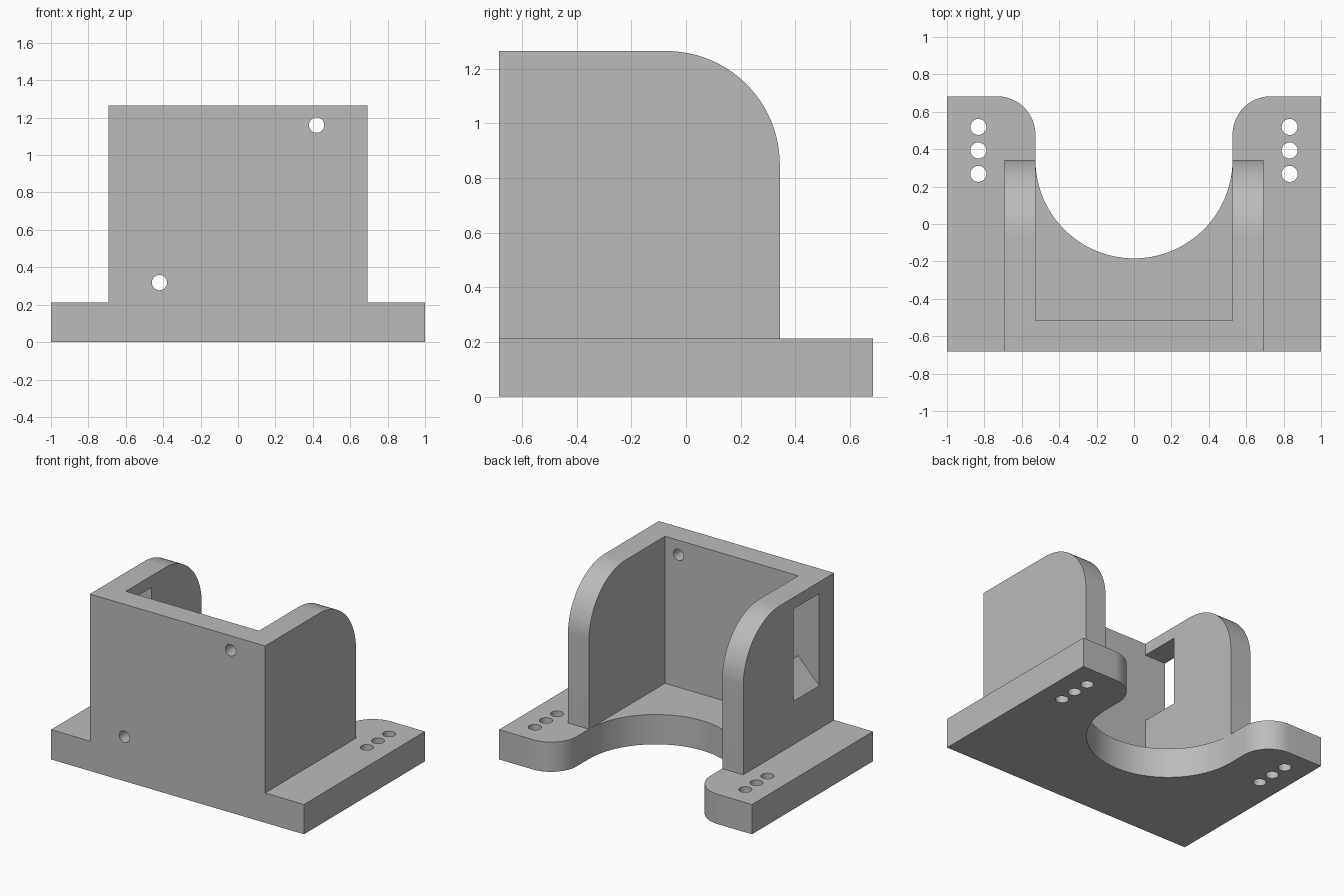
import bpy
import bmesh
from math import cos, sin, radians
from mathutils import Vector

cube = bpy.data.objects.get("Cube")
if cube:
    bpy.data.objects.remove(cube, do_unlink=True)

grey = bpy.data.materials.new("plain grey")
grey.use_nodes = True
grey.diffuse_color = (0.5, 0.5, 0.5, 1)
grey.node_tree.nodes["Principled BSDF"].inputs["Base Color"].default_value = (0.5, 0.5, 0.5, 1)

# Main sizes
PLATE_H, TOP = 0.213, 1.264
FRONT, BACK, WALL_BACK = -0.683, 0.683, 0.343
INNER, OUTER = 0.527, 0.693
WALL_INNER = -0.515


def arc(cx, cy, r, start, end, steps):
    angles = [radians(start + (end - start) * i / steps) for i in range(steps + 1)]
    return [(cx + r * cos(a), cy + r * sin(a)) for a in angles]


def prism(name, outline, axis, low, high):
    """Extrude a 2D outline along x, y or z."""
    place = {"x": lambda u, v: (low, u, v),
             "y": lambda u, v: (u, low, v),
             "z": lambda u, v: (u, v, low)}[axis]
    step = Vector([(high - low) * (axis == a) for a in "xyz"])
    bm = bmesh.new()
    face = bm.faces.new([bm.verts.new(place(u, v)) for u, v in outline])
    new = bmesh.ops.extrude_face_region(bm, geom=[face])["geom"]
    bmesh.ops.translate(bm, vec=step, verts=[g for g in new if isinstance(g, bmesh.types.BMVert)])
    bmesh.ops.recalc_face_normals(bm, faces=bm.faces)
    mesh = bpy.data.meshes.new(name)
    bm.to_mesh(mesh)
    bm.free()
    mesh.materials.append(grey)
    obj = bpy.data.objects.new(name, mesh)
    bpy.context.collection.objects.link(obj)
    return obj


def rect(u0, u1, v0, v1):
    return [(u0, v0), (u1, v0), (u1, v1), (u0, v1)]


def combine(target, tool, operation):
    """Apply a boolean and remove the tool object."""
    tool.hide_render = True
    mod = target.modifiers.new("combine", "BOOLEAN")
    mod.object, mod.operation, mod.solver = tool, operation, "EXACT"
    bpy.context.view_layer.objects.active = target
    bpy.ops.object.modifier_apply(modifier=mod.name)
    bpy.data.objects.remove(tool, do_unlink=True)


# Base plate: rounded ears and a half-round bay at the back
ear_r = 0.205
right_half = [(1, FRONT), (1, BACK)] + arc(INNER + ear_r, BACK - ear_r, ear_r, 90, 180, 16)
bay = arc(0, WALL_BACK, INNER, 0, -180, 48)
left_half = [(-x, y) for x, y in reversed(right_half)]
bracket = prism("mounting_bracket", right_half + bay + left_half, "z", 0, PLATE_H)

# Upright: front wall with two round-shouldered cheeks, hollowed in the middle
curve = 0.415
side = [(FRONT, 0.1), (WALL_BACK, 0.1)]
side += arc(WALL_BACK - curve, TOP - curve, curve, 0, 90, 24) + [(FRONT, TOP)]
upright = prism("upright_walls", side, "x", -OUTER, OUTER)
combine(upright, prism("pocket", rect(-INNER, INNER, WALL_INNER, 1), "z", 0, 2), "DIFFERENCE")

# Window with a sloping sill in one cheek
slope = [(-0.75, 0.463), (-0.47, 0.752), (-0.47, 1.18), (-0.75, 1.18)]
combine(upright, prism("window", slope, "y", WALL_INNER, -0.227), "DIFFERENCE")

combine(bracket, upright, "UNION")

# Screw holes through the front wall
for x, z in [(0.42, 1.16), (-0.42, 0.318)]:
    hole = prism("wall_hole", arc(x, z, 0.041, 0, 345, 23), "y", -0.8, -0.4)
    combine(bracket, hole, "DIFFERENCE")

# Rows of screw holes in the ears
for x in (-0.832, 0.832):
    for y in (0.268, 0.393, 0.519):
        hole = prism("ear_hole", arc(x, y, 0.043, 0, 345, 23), "z", -0.1, 0.4)
        combine(bracket, hole, "DIFFERENCE")

# Smooth curves, crisp edges
bpy.ops.object.select_all(action="DESELECT")
bracket.select_set(True)
bpy.context.view_layer.objects.active = bracket
bpy.ops.object.shade_smooth_by_angle(angle=radians(30))
